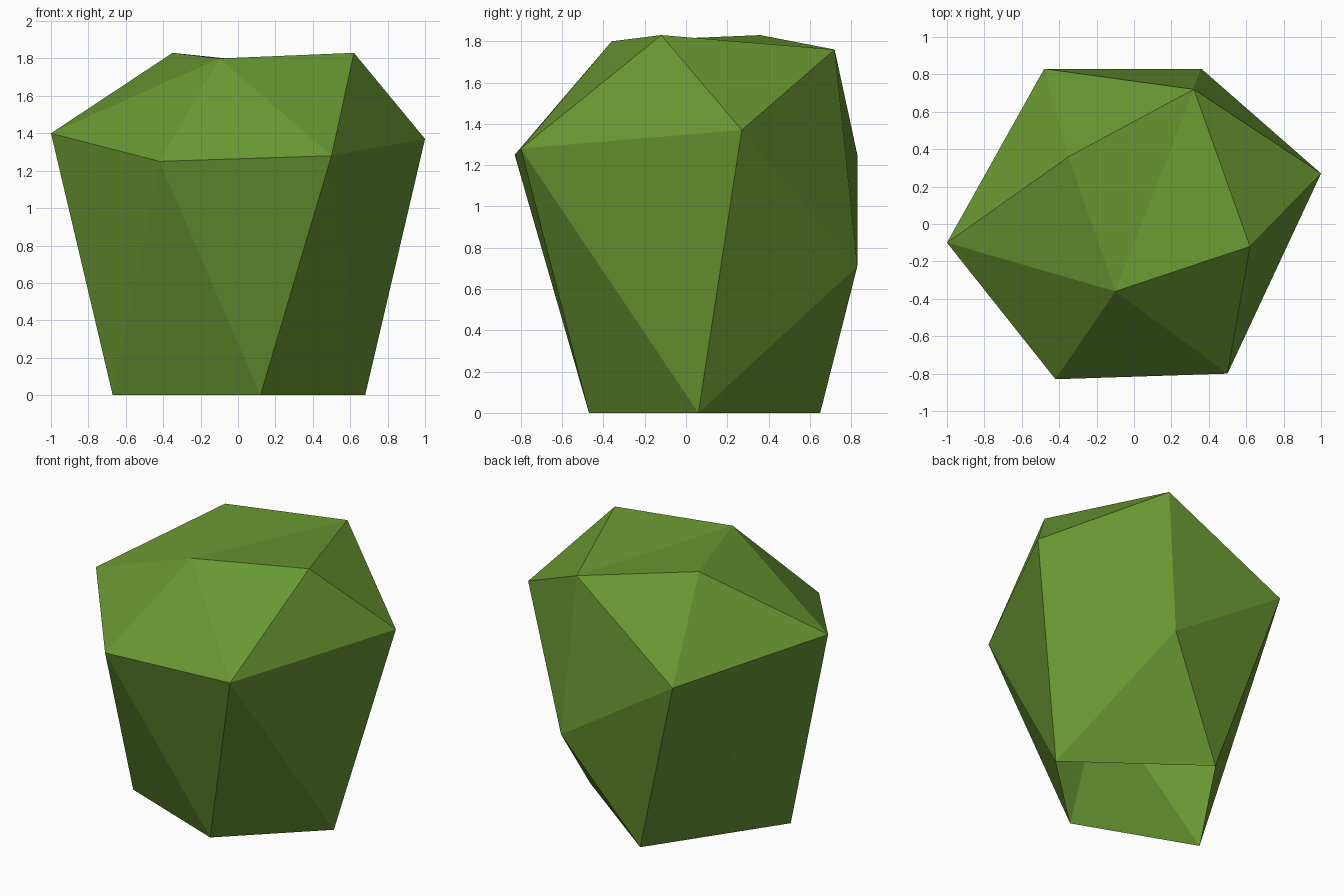
import bpy, bmesh

if "Cube" in bpy.data.objects:
    bpy.data.objects.remove(bpy.data.objects["Cube"])

# One flat leaf green
green = bpy.data.materials.new("leaf_green")
green.diffuse_color = (0.14, 0.31, 0.032, 1.0)
green.use_nodes = True
green.node_tree.nodes["Principled BSDF"].inputs["Base Color"].default_value = green.diffuse_color

# Corner points of the faceted bush: crown, shoulder ring, open foot (P Q R S)
corners = {
    "H": (-0.10, -0.36, 1.80), "F": (0.62, -0.12, 1.83),
    "D": (0.32, 0.72, 1.76), "I": (-0.35, 0.36, 1.83),
    "A": (-1.00, -0.10, 1.40), "K": (-0.42, -0.83, 1.25),
    "G": (0.50, -0.80, 1.28), "E": (1.00, 0.27, 1.37),
    "C": (0.36, 0.83, 0.71), "B": (-0.48, 0.83, 1.25),
    "P": (-0.67, -0.17, 0.0), "Q": (0.12, -0.47, 0.0),
    "R": (0.68, 0.06, 0.0), "S": (-0.11, 0.65, 0.0),
}
crown = "IAH IHD HDF ABI BDI AKH KGH GFH FEG FDE"
sides = "DEC DCB AKP KQP KGQ GQR GER ERC CRS CSB BSP ABP"

# Bush body, open underneath
bm = bmesh.new()
verts = {name: bm.verts.new(co) for name, co in corners.items()}
for tri in (crown + " " + sides).split():
    bm.faces.new([verts[c] for c in tri])
bmesh.ops.recalc_face_normals(bm, faces=bm.faces[:])
bm.normal_update()
if verts["H"].normal.z < 0:
    bmesh.ops.reverse_faces(bm, faces=bm.faces[:])

mesh = bpy.data.meshes.new("bush")
bm.to_mesh(mesh)
bm.free()
mesh.materials.append(green)
bush = bpy.data.objects.new("bush", mesh)
bpy.context.collection.objects.link(bush)
